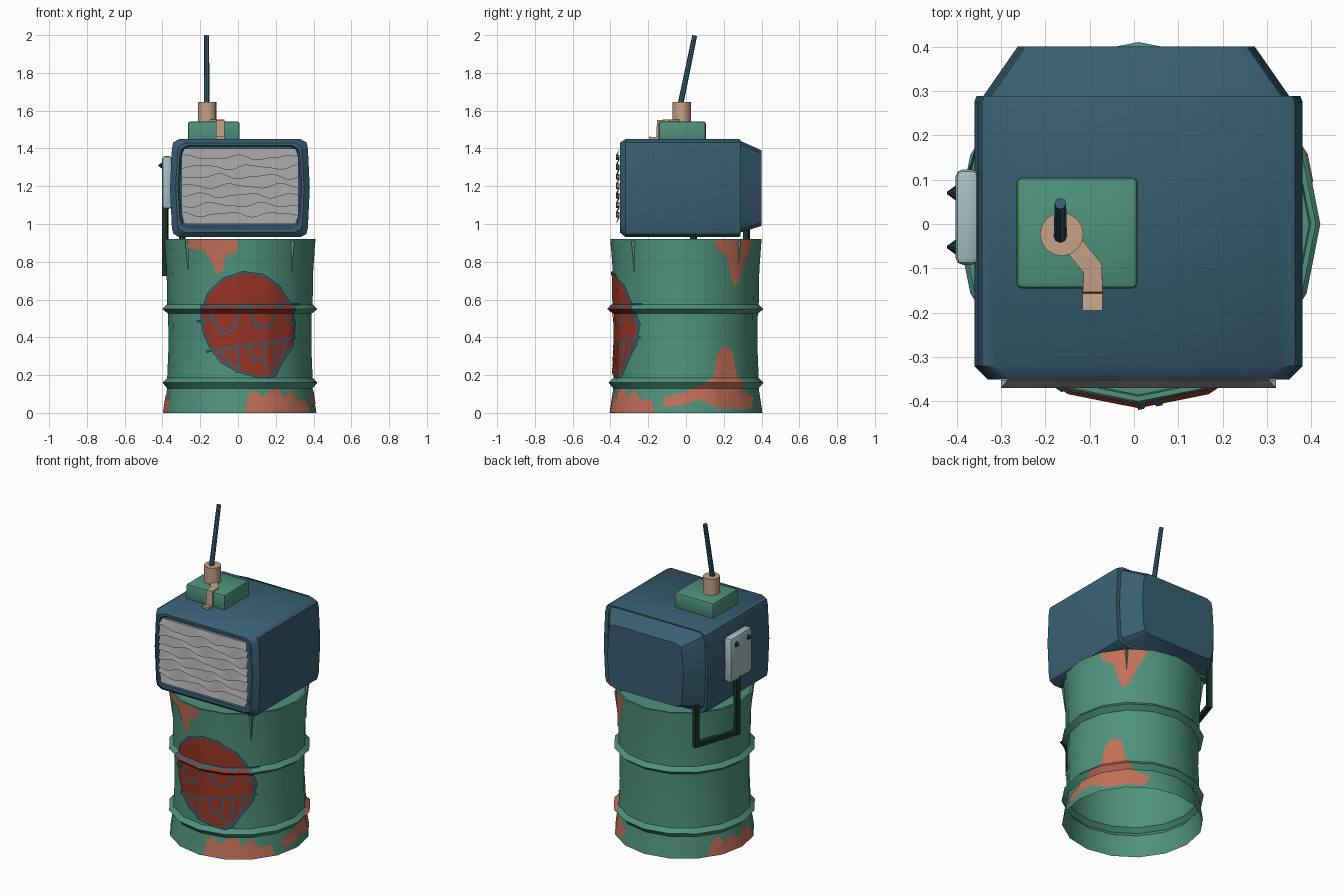
import bpy, bmesh, math
from mathutils import Vector

if "Cube" in bpy.data.objects:
    bpy.data.objects.remove(bpy.data.objects["Cube"])

def material(name, *rgb):
    m = bpy.data.materials.new(name)
    lin = [((c / 255 + 0.055) / 1.055) ** 2.4 for c in rgb]
    m.diffuse_color = (*lin, 1)
    m.use_nodes = True
    m.node_tree.nodes["Principled BSDF"].inputs["Base Color"].default_value = m.diffuse_color
    return m

GREEN = material("faded green", 79, 146, 124)
BLUE = material("slate blue", 56, 95, 114)
RUST = material("rust", 194, 112, 88)
RED = material("dark red", 152, 52, 36)
TAN = material("tan", 198, 162, 137)
GREY = material("screen grey", 160, 159, 160)
PALE = material("pale grey blue", 165, 192, 192)
DARK = material("dark green", 24, 52, 44)

def finish(name, bm, mat, fix=True):
    if fix:
        bmesh.ops.recalc_face_normals(bm, faces=bm.faces)
    me = bpy.data.meshes.new(name)
    bm.to_mesh(me)
    bm.free()
    me.materials.append(mat)
    ob = bpy.data.objects.new(name, me)
    bpy.context.collection.objects.link(ob)
    bpy.context.view_layer.objects.active = ob
    ob.select_set(True)
    bpy.ops.object.shade_smooth_by_angle(angle=math.radians(35))
    ob.select_set(False)
    return ob

def loft(name, rings, mat, cap=(True, True)):
    """Skin a list of closed rings, each a list of points."""
    bm = bmesh.new()
    vs = [[bm.verts.new(p) for p in r] for r in rings]
    n = len(rings[0])
    for a, b in zip(vs, vs[1:]):
        for i in range(n):
            j = (i + 1) % n
            bm.faces.new((a[i], a[j], b[j], b[i]))
    if cap[0]:
        bm.faces.new(vs[0])
    if cap[1]:
        bm.faces.new(vs[-1])
    return finish(name, bm, mat)

def box(name, lo, hi, bevel, mat):
    bm = bmesh.new()
    bmesh.ops.create_cube(bm, size=1)
    for v in bm.verts:
        v.co = [(a + b) / 2 + c * (b - a) for a, b, c in zip(lo, hi, v.co)]
    bmesh.ops.bevel(bm, geom=bm.edges[:], offset=bevel, segments=2, affect='EDGES', profile=0.5)
    return finish(name, bm, mat)

def cone(name, a, b, r1, r2, sides, mat):
    a, b = Vector(a), Vector(b)
    bm = bmesh.new()
    bmesh.ops.create_cone(bm, cap_ends=True, segments=sides, radius1=r1, radius2=r2, depth=(b - a).length)
    bm.transform((b - a).to_track_quat('Z', 'Y').to_matrix().to_4x4())
    bmesh.ops.translate(bm, verts=bm.verts, vec=(a + b) / 2)
    return finish(name, bm, mat)

def band(name, path, side, w, t, mat):
    """Rectangular bar swept along a path; side is the width direction."""
    pts, rings = [Vector(p) for p in path], []
    for i, p in enumerate(pts):
        d1 = (pts[min(i + 1, len(pts) - 1)] - pts[max(i - 1, 0)]).normalized()
        s = Vector(side)
        s = (s - d1 * s.dot(d1)).normalized()
        u = d1.cross(s)
        rings.append([p + s * w * x + u * t * y for x, y in ((-.5, -.5), (.5, -.5), (.5, .5), (-.5, .5))])
    return loft(name, rings, mat)

# --- barrel: 16-sided ribbed drum, open below, sunken lid
CX, N = 0.01, 16
STEP = 2 * math.pi / N
WALL = [(0.405, 0), (0.385, 0.13), (0.41, 0.16), (0.385, 0.185), (0.378, 0.35), (0.38, 0.525),
        (0.41, 0.55), (0.385, 0.575), (0.388, 0.75), (0.40, 0.92)]

def ring(r, z):
    return [(CX + r * math.cos(i * STEP), r * math.sin(i * STEP), z) for i in range(N)]

loft("barrel", [ring(r, z) for r, z in WALL + [(0.388, 0.92), (0.385, 0.90)]], GREEN, cap=(False, True))

# pinched creases under the barrel rim
for k in range(4):
    a = math.radians(45 + 90 * k)
    c, s = math.cos(a), math.sin(a)
    cone("rim_crease", (CX + .38 * c, .38 * s, 0.70), (CX + .39 * c, .39 * s, 0.91), 0.002, 0.02, 4, GREEN)

def wall_radius(theta, z):
    for (r0, z0), (r1, z1) in zip(WALL, WALL[1:]):
        if z <= z1:
            break
    r = r0 + (r1 - r0) * (z - z0) / (z1 - z0)
    return r * math.cos(STEP / 2) / math.cos(theta % STEP - STEP / 2)

def decal(name, polys, base, mat, lift):
    """Wrap flat (sideways, height) polygons onto the barrel wall."""
    bm = bmesh.new()
    base = math.radians(base)
    for poly in polys:
        bm.faces.new([bm.verts.new((base + math.asin(max(-.99, min(.99, h / 0.395))), z, 0)) for h, z in poly])
    bm.normal_update()
    bmesh.ops.reverse_faces(bm, faces=[f for f in bm.faces if f.normal.z < 0])
    bmesh.ops.triangulate(bm, faces=bm.faces[:])
    cuts = [((k * STEP, 0, 0), (1, 0, 0)) for k in range(-N, N + 1)]
    cuts += [((0, z, 0), (0, 1, 0)) for r, z in WALL[1:-1]]
    for co, no in cuts:
        bmesh.ops.bisect_plane(bm, geom=bm.verts[:] + bm.edges[:] + bm.faces[:], plane_co=co, plane_no=no)
    for v in bm.verts:
        t, z = v.co.x, v.co.y
        r = wall_radius(t, z) + lift
        v.co = (CX + r * math.cos(t), r * math.sin(t), z)
    return finish(name, bm, mat, fix=False)

# rust patches
decal("rust_front_top", [[(-.28, .915), (-.01, .915), (-.01, .86), (-.08, .83), (-.09, .76), (-.12, .73),
                          (-.15, .80), (-.19, .86), (-.27, .87)]], -90, RUST, 0.003)
decal("rust_front_bottom", [[(.03, .003), (.04, .09), (.08, .125), (.12, .08), (.16, .12), (.21, .13), (.24, .08),
                             (.28, .125), (.31, .07), (.35, .07), (.36, .003)]], -90, RUST, 0.003)
decal("rust_right_top", [[(.15, .915), (.35, .915), (.34, .86), (.32, .80), (.29, .70), (.26, .67), (.24, .74),
                          (.22, .83), (.16, .87)]], 0, RUST, 0.003)
decal("rust_right_bottom", [[(-.12, .03), (-.12, .08), (.02, .12), (.15, .19), (.17, .31), (.21, .355), (.26, .32),
                             (.27, .22), (.31, .12), (.36, .08), (.34, .02), (.18, .02), (.07, .07), (-.03, .04)]],
      0, RUST, 0.003)
decal("rust_left_bottom", [[(-.23, .003), (-.21, .08), (-.17, .11), (-.13, .07), (-.08, .11), (-.04, .06), (.02, .10),
                            (.07, .07), (.10, .12), (.14, .003)]], 180, RUST, 0.003)

# painted red mask with scrawled lines
mask = [(.02, .745), (.12, .73), (.21, .67), (.27, .57), (.30, .47), (.285, .36), (.23, .27), (.19, .20), (.15, .185),
        (.08, .195), (-.01, .22), (-.10, .27), (-.16, .345), (-.20, .43), (-.21, .52), (-.17, .63), (-.09, .71)]
decal("painted_mask", [mask], -90, RED, 0.005)
scrawl = [mask + mask[:1],
          [(-.20, .565), (.31, .575)], [(-.23, .485), (-.14, .495)], [(.25, .51), (.30, .46)],
          [(-.17, .55), (-.10, .42), (-.04, .44), (.01, .56)], [(.04, .56), (.09, .46), (.16, .45), (.21, .57)],
          [(-.18, .325), (.30, .40)], [(-.10, .32), (-.02, .22)], [(-.02, .34), (.0, .22)],
          [(.05, .35), (.08, .27), (.13, .29), (.14, .36)], [(.13, .29), (.16, .19)], [(.20, .38), (.18, .21)],
          [(.26, .39), (.22, .27)]]
strips = []
for line in scrawl:
    for a, b in zip(line, line[1:]):
        a, b = Vector(a), Vector(b)
        d = (b - a).normalized() * 0.006
        n = Vector((-d.y, d.x))
        strips.append([a - d - n, b + d - n, b + d + n, a - d + n])
decal("mask_lines", strips, -90, BLUE, 0.009)

# --- television cabinet: chamfered sections lofted from front to back
def section(y, x0, x1, z0, z1, c=0.05, bulge=0.01):
    zm = (z0 + z1) / 2
    return [(x0 + c, y, z0), (x1 - c, y, z0), (x1 - c * .35, y, z0 + c * .35), (x1 - bulge, y, z0 + c), (x1, y, zm),
            (x1 - bulge, y, z1 - c), (x1 - c * .35, y, z1 - c * .35), (x1 - c, y, z1), (x0 + c, y, z1),
            (x0 + c * .35, y, z1 - c * .35), (x0 + bulge, y, z1 - c), (x0, y, zm), (x0 + bulge, y, z0 + c),
            (x0 + c * .35, y, z0 + c * .35)]

loft("cabinet", [section(-.338, -.31, .33, .99, 1.41), section(-.35, -.318, .338, .98, 1.415),
                 section(-.35, -.33, .35, .955, 1.43), section(-.32, -.36, .38, .93, 1.45),
                 section(.275, -.36, .38, .93, 1.45), section(.288, -.355, .375, .935, 1.447),
                 section(.288, -.34, .35, .955, 1.44), section(.40, -.262, .272, .99, 1.39)], BLUE)

# screen: wavy overlapping slats, each leaning out at its lower edge
bm = bmesh.new()
ROWS, COLS = 8, 20
def slat_point(row, col, y):
    z = 1.0 + 0.40 * row / ROWS
    edge = row in (0, ROWS)
    half = 0.295 if edge else 0.31
    u = col / COLS
    wave = 0 if edge else 0.011 * math.sin(u * 15 + row * 1.9) + 0.005 * math.sin(u * 27 + row)
    return bm.verts.new((0.01 + half * (2 * u - 1), y, z + wave))
prev = None
for r in range(ROWS):
    low = [slat_point(r, c, -.370) for c in range(COLS + 1)]
    high = [slat_point(r + 1, c, -.352) for c in range(COLS + 1)]
    back = prev or [slat_point(0, c, -.338) for c in range(COLS + 1)]
    for c in range(COLS):
        bm.faces.new((low[c], low[c + 1], high[c + 1], high[c]))
        bm.faces.new((back[c], back[c + 1], low[c + 1], low[c]))
    prev = high
top = [slat_point(ROWS, c, -.338) for c in range(COLS + 1)]
for c in range(COLS):
    bm.faces.new((prev[c], prev[c + 1], top[c + 1], top[c]))
finish("screen", bm, GREY, fix=False)

# --- antenna on its base
box("antenna_base", (-.265, -.145, 1.44), (.008, .105, 1.543), 0.012, GREEN)
cone("antenna_socket", (-.163, -.023, 1.53), (-.163, -.023, 1.645), 0.049, 0.049, 16, TAN)
cone("antenna_rod", (-.166, -.03, 1.63), (-.166, .046, 1.998), 0.015, 0.013, 8, BLUE)
band("antenna_strap", [(-.15, -.03, 1.546), (-.093, -.10, 1.546), (-.093, -.147, 1.546), (-.093, -.152, 1.456),
                       (-.093, -.195, 1.456)], (1, 0, 0), 0.045, 0.014, TAN)

# --- side control plate with two knobs and its conduit
box("side_plate", (-.402, -.092, 1.08), (-.35, .123, 1.36), 0.016, PALE)
for y in (-.052, .07):
    cone("plate_knob", (-.40, y, 1.31), (-.421, y, 1.31), 0.018, 0.003, 8, DARK)
corners = [(-.385, .04, 1.09), (-.385, .04, .74), (-.295, .32, .74), (-.295, .32, .98)]
for a, b in zip(corners, corners[1:]):
    a, b = Vector(a), Vector(b)
    d = (b - a).normalized() * 0.014
    band("conduit", [a - d, b + d], (.95, -.3, 0) if abs(d.z) > .01 else (0, 0, 1), 0.028, 0.028, DARK)
